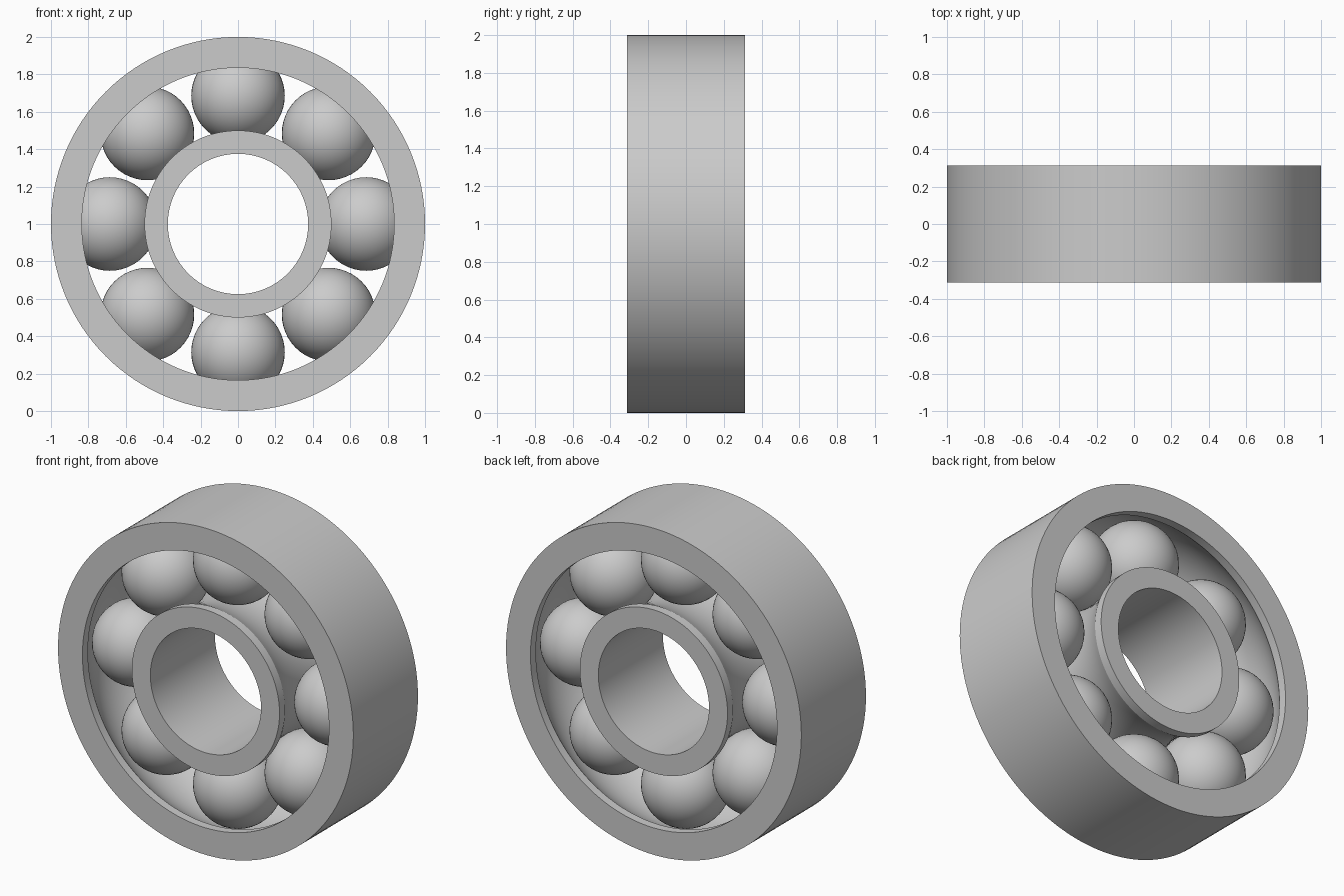
import bpy, bmesh, math
from mathutils import Vector

cube = bpy.data.objects.get("Cube")
if cube:
    bpy.data.objects.remove(cube, do_unlink=True)

HALF = 0.3125      # half the bearing width
GROOVE = 0.26      # half the raceway width
PITCH = 0.685      # ball centre radius
BALL = 0.25
BALLS = 8
CENTRE = Vector((0, 0, 1))

steel = bpy.data.materials.new("steel_grey")
steel.use_nodes = True
colour = (0.6, 0.6, 0.6, 1)
steel.diffuse_color = colour
steel.node_tree.nodes["Principled BSDF"].inputs["Base Color"].default_value = colour


def finish(obj, angle):
    obj.data.materials.append(steel)
    bpy.ops.object.select_all(action="DESELECT")
    obj.select_set(True)
    bpy.context.view_layer.objects.active = obj
    bpy.ops.object.shade_smooth_by_angle(angle=math.radians(angle))


def groove_arc(lip, floor, steps=14):
    """Circular raceway arc from the front lip to the back lip, as (radius, y)."""
    depth = abs(floor - lip)
    sign = 1 if floor > lip else -1
    arc = (GROOVE ** 2 + depth ** 2) / (2 * depth)
    sweep = math.asin(GROOVE / arc)
    points = []
    for i in range(steps + 1):
        a = sweep * (2 * i / steps - 1)
        points.append((floor - sign * arc * (1 - math.cos(a)), arc * math.sin(a)))
    return points


def ring(name, plain, lip, floor, segments=128):
    """Lathe a closed profile around the y axis."""
    profile = [(plain, -HALF), (lip, -HALF)] + groove_arc(lip, floor)
    profile += [(lip, HALF), (plain, HALF)]
    bm = bmesh.new()
    verts = [bm.verts.new((r, y, 0)) for r, y in profile]
    edges = [bm.edges.new((v, verts[(i + 1) % len(verts)])) for i, v in enumerate(verts)]
    bmesh.ops.spin(bm, geom=verts + edges, cent=(0, 0, 0), axis=(0, 1, 0),
                   angle=math.tau, steps=segments)
    bmesh.ops.remove_doubles(bm, verts=bm.verts, dist=0.0001)
    bmesh.ops.recalc_face_normals(bm, faces=bm.faces)
    mesh = bpy.data.meshes.new(name)
    bm.to_mesh(mesh)
    bm.free()
    obj = bpy.data.objects.new(name, mesh)
    obj.location = CENTRE
    bpy.context.collection.objects.link(obj)
    finish(obj, 20)


# Races
ring("outer_race", plain=1.0, lip=0.835, floor=0.935)
ring("inner_race", plain=0.375, lip=0.5, floor=0.435)

# Rolling balls
for i in range(BALLS):
    a = math.tau * i / BALLS
    place = CENTRE + PITCH * Vector((math.cos(a), 0, math.sin(a)))
    bpy.ops.mesh.primitive_uv_sphere_add(segments=48, ring_count=24,
                                         radius=BALL, location=place)
    ball = bpy.context.object
    ball.name = f"ball_{i + 1}"
    finish(ball, 40)
